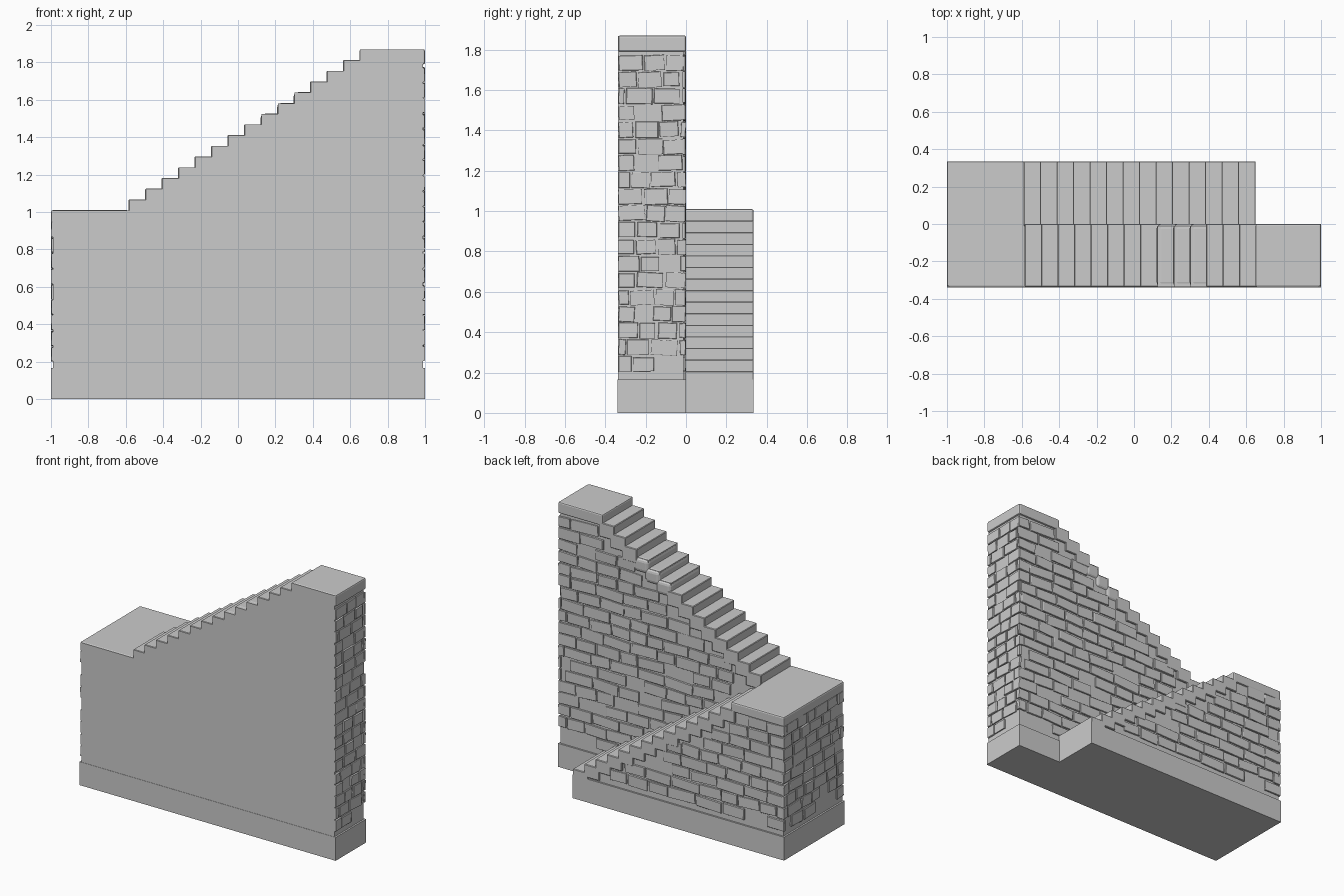
import bpy, bmesh, math, random
from mathutils import Vector

random.seed(7)
cube = bpy.data.objects.get("Cube")
if cube:
    bpy.data.objects.remove(cube, do_unlink=True)

stone = bpy.data.materials.new("grey_stone")
stone.use_nodes = True
grey = (0.6, 0.6, 0.6, 1)
stone.diffuse_color = grey
bsdf = stone.node_tree.nodes["Principled BSDF"]
bsdf.inputs["Base Color"].default_value = grey
bsdf.inputs["Roughness"].default_value = 0.9

# Main dimensions
FRONT, BACK = -0.335, 0.335
STEPS = 14
X0, X1 = -0.585, 0.65
TREAD = (X1 - X0) / STEPS
LANDING, TOP = 1.01, 1.87
RISE = (TOP - LANDING) / (STEPS + 1)
PLINTH = 0.165
RECESS = 0.012


def upper_height(x):
    i = math.floor((x - X0) / TREAD + 1e-4)
    return LANDING + RISE * max(0, min(STEPS, i) + 1)


def lower_height(x):
    i = math.floor((x - X0) / TREAD + 1e-4)
    return LANDING - RISE * max(0, min(STEPS - 1, i) + 1)


def finish(name, bm, bevel=0, segments=1):
    bmesh.ops.recalc_face_normals(bm, faces=bm.faces)
    mesh = bpy.data.meshes.new(name)
    bm.to_mesh(mesh)
    bm.free()
    mesh.materials.append(stone)
    obj = bpy.data.objects.new(name, mesh)
    bpy.context.collection.objects.link(obj)
    if bevel:
        mod = obj.modifiers.new("worn_edges", "BEVEL")
        mod.width, mod.segments = bevel, segments
    return obj


def box(name, lo, hi, bevel=0, segments=1):
    bm = bmesh.new()
    bmesh.ops.create_cube(bm, size=1)
    for v in bm.verts:
        v.co = [a + (b - a) * (c + 0.5) for a, b, c in zip(lo, hi, v.co)]
    return finish(name, bm, bevel, segments)


def stepped_core(name, height, end_x, y0, y1, shift):
    """Solid wall under a flight, cut to its step outline."""
    left = -1 + RECESS
    pts = [(left, 0), (left, LANDING - 0.002)]
    z = LANDING - 0.002
    for i in range(STEPS + 1):
        x = X0 + i * TREAD
        if x > end_x - 0.02:
            break
        pts.append((x + shift, z))
        z = height(x + 0.01) - 0.002
        pts.append((x + shift, z))
    pts += [(end_x, z), (end_x, 0)]
    bm = bmesh.new()
    face = bm.faces.new([bm.verts.new((x, y0, z)) for x, z in pts])
    out = bmesh.ops.extrude_face_region(bm, geom=[face])
    moved = [g for g in out["geom"] if isinstance(g, bmesh.types.BMVert)]
    bmesh.ops.translate(bm, verts=moved, vec=(0, y1 - y0, 0))
    finish(name, bm)


def brick_wall(name, origin, along, normal, length, brick, fits):
    """Rows of slightly tilted, uneven bricks standing proud of a wall."""
    origin, along, normal = Vector(origin), Vector(along), Vector(normal)
    up = Vector((0, 0, 1))
    bm = bmesh.new()
    row = 0.083
    count = int((TOP - 0.2) / row)
    for r in range(count):
        z = 0.2 + r * row
        u = -random.uniform(0, 0.6) * brick
        while u < length:
            w = brick * random.uniform(0.75, 1.3)
            a, b = max(u, 0), min(u + w, length)
            u += w
            if b - a < 0.03 or not fits(a, b, z, z + row):
                continue
            if random.random() < (0.5 if r == 0 else 0.06):
                continue
            g = [random.uniform(0.001, 0.009) for _ in range(4)]
            if a == 0:
                g[0] = 0.001
            if b == length:
                g[1] = 0.001
            sides = [(a + g[0], z + g[2]), (b - g[1], z + g[2]),
                     (b - g[1], z + row - g[3]), (a + g[0], z + row - g[3])]
            mid_u, mid_z = (a + b) / 2, z + row / 2
            tilt = random.uniform(-0.06, 0.06)
            rings = []
            for depth, size in ((-0.006, 1), (0.008, 1), (RECESS, 0.95)):
                ring = []
                for pu, pz in sides:
                    du, dz = (pu - mid_u) * size, (pz - mid_z) * size
                    d = depth - (random.uniform(0, 0.004) if size < 1 else 0)
                    pos = min(max(mid_u + du - dz * tilt, 0), length)
                    ring.append(bm.verts.new(origin + along * pos + up * (mid_z + dz + du * tilt) + normal * d))
                rings.append(ring)
            for lo, hi in zip(rings, rings[1:]):
                for k in range(4):
                    n = (k + 1) % 4
                    bm.faces.new((lo[k], lo[n], hi[n], hi[k]))
            bm.faces.new(rings[0][::-1])
            bm.faces.new(rings[-1])
    finish(name, bm)


# Cores and plain plinths
stepped_core("upper_wall", upper_height, 1 - RECESS, FRONT - 0.002, -RECESS, 0.004)
stepped_core("lower_wall", lower_height, X1 - 0.004, -0.05, BACK - RECESS, -0.004)
box("upper_plinth", (-1, FRONT - 0.004, 0), (1, 0, PLINTH))
box("lower_plinth", (-1, -0.05, 0), (X1, BACK, PLINTH))

# Landing slabs
box("middle_landing", (-1, FRONT, LANDING - 0.07), (X0, BACK, LANDING), 0.01, 2)
box("top_landing", (X1, FRONT, TOP - 0.08), (1, 0, TOP), 0.009, 2)

# Treads of both flights, a few of them worn round
for i in range(STEPS):
    x = X0 + i * TREAD
    z = upper_height(x + 0.01)
    worn = i in (8, 9, 10)
    box(f"upper_step_{i + 1}", (x, FRONT, z - 0.1), (x + TREAD + 0.03, 0, z),
        0.025 if worn else 0.004, 3 if worn else 1)
    z = lower_height(x + 0.01)
    box(f"lower_step_{i + 1}", (x - 0.03, -0.006, z - 0.09), (x + TREAD, BACK, z), 0.004)

# Brick facing
CAP = 0.05


def under_upper(a, b, z0, z1):
    above_lower = b - 1 > X1 or z1 > lower_height(a - 1)
    return above_lower and z1 < upper_height(a - 1) - CAP and b > 1 + X0


def under_lower(a, b, z0, z1):
    return z1 < lower_height(b - 1) - CAP


brick_wall("right_end_bricks", (1 - RECESS, FRONT, 0), (0, 1, 0), (1, 0, 0),
           -FRONT, 0.11, lambda a, b, z0, z1: z1 < TOP - 0.04)
brick_wall("left_end_bricks", (-1 + RECESS, FRONT, 0), (0, 1, 0), (-1, 0, 0),
           BACK - FRONT, 0.12, lambda a, b, z0, z1: z1 < LANDING - CAP)
brick_wall("upper_back_bricks", (-1, -RECESS, 0), (1, 0, 0), (0, 1, 0),
           2, 0.17, under_upper)
brick_wall("lower_back_bricks", (-1, BACK - RECESS, 0), (1, 0, 0), (0, 1, 0),
           1 + X1, 0.17, under_lower)
